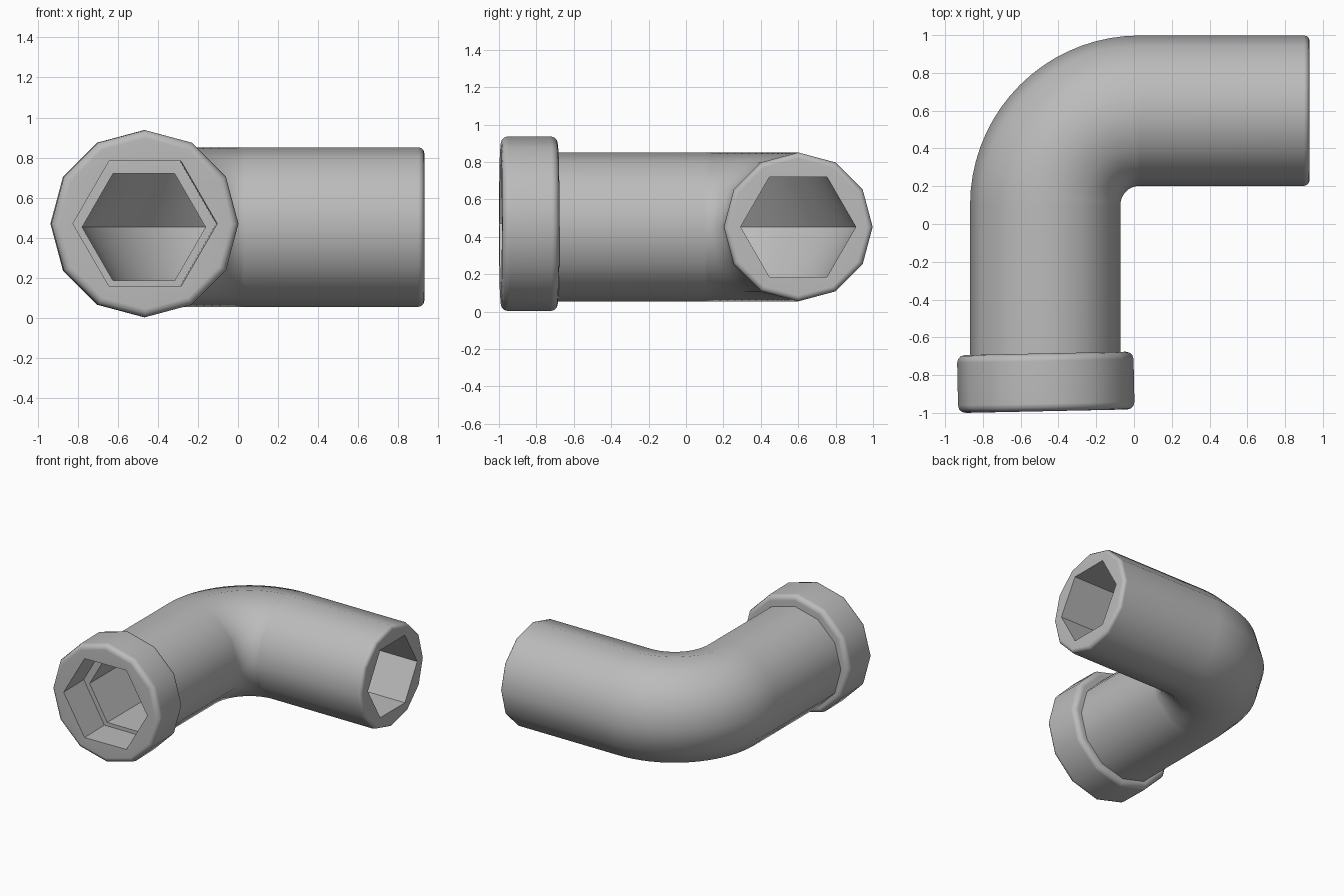
import bpy
import bmesh
from math import sin, cos, pi, radians
from mathutils import Vector, Matrix

cube = bpy.data.objects.get("Cube")
if cube:
    bpy.data.objects.remove(cube)

grey = bpy.data.materials.new("grey_plastic")
grey.use_nodes = True
GREY = (0.5, 0.5, 0.5, 1)
grey.diffuse_color = GREY
grey.node_tree.nodes["Principled BSDF"].inputs["Base Color"].default_value = GREY

SIDES = 12


def ring(bm, center, yaw, radius, hexagonal=False):
    """Ring across a path heading +y turned clockwise by yaw; hexagons have six flat walls."""
    turn = Matrix.Rotation(-yaw, 3, 'Z')
    verts = []
    for k in range(SIDES):
        a = 2 * pi * k / SIDES
        r = radius * cos(pi / 6) if hexagonal and k % 2 else radius
        verts.append(bm.verts.new(Vector(center) + turn @ Vector((r * cos(a), 0, r * sin(a)))))
    return verts


def tube(name, path, outer, bore, bevel, steps=3):
    """Hollow tube: rounded outer rims, hexagonal bore, swept along (point, yaw) stations."""
    bm = bmesh.new()
    (start, yaw0), (end, yaw1) = path[0], path[-1]
    head = Vector((sin(yaw0), cos(yaw0), 0))
    tail = Vector((sin(yaw1), cos(yaw1), 0))
    rings = []
    angles = [pi / 2 * i / steps for i in range(steps + 1)]
    for a in angles:
        rings.append(ring(bm, start + head * bevel * (1 - cos(a)), yaw0, outer - bevel * (1 - sin(a))))
    for p, yaw in path[1:-1]:
        rings.append(ring(bm, p, yaw, outer))
    for a in reversed(angles):
        rings.append(ring(bm, end - tail * bevel * (1 - cos(a)), yaw1, outer - bevel * (1 - sin(a))))
    for p, yaw in reversed(path):
        rings.append(ring(bm, p, yaw, bore, True))
    for i, a in enumerate(rings):
        b = rings[(i + 1) % len(rings)]
        for k in range(SIDES):
            n = (k + 1) % SIDES
            bm.faces.new((a[k], a[n], b[n], b[k]))
    bmesh.ops.recalc_face_normals(bm, faces=bm.faces)
    mesh = bpy.data.meshes.new(name)
    bm.to_mesh(mesh)
    bm.free()
    mesh.materials.append(grey)
    obj = bpy.data.objects.new(name, mesh)
    bpy.context.collection.objects.link(obj)
    bpy.ops.object.select_all(action='DESELECT')
    obj.select_set(True)
    bpy.context.view_layer.objects.active = obj
    bpy.ops.object.shade_smooth_by_angle(angle=radians(40))
    weighted = obj.modifiers.new("flat_rims", 'WEIGHTED_NORMAL')
    weighted.keep_sharp = True
    return obj


# Elbow pipe: straight leg, quarter bend, straight leg
PIPE_Z, BEND_R, BEND_STEPS = 0.453, 0.5, 18
bend_center = Vector((0.03, 0.1, PIPE_Z))
path = [(Vector((-0.47, -0.74, PIPE_Z)), 0)]
for i in range(BEND_STEPS + 1):
    t = pi / 2 * i / BEND_STEPS
    path.append((bend_center + BEND_R * Vector((-cos(t), sin(t), 0)), t))
path.append((Vector((0.93, 0.6, PIPE_Z)), pi / 2))
tube("elbow_pipe", path, 0.398, 0.308, 0.03)

# Socket collar, set very slightly askew on the front end
tilt = radians(-1.2)
middle = Vector((-0.467, -0.838, 0.47))
half = Vector((sin(tilt), cos(tilt), 0)) * 0.153
tube("socket_collar", [(middle - half, tilt), (middle + half, tilt)], 0.467, 0.36, 0.04)
